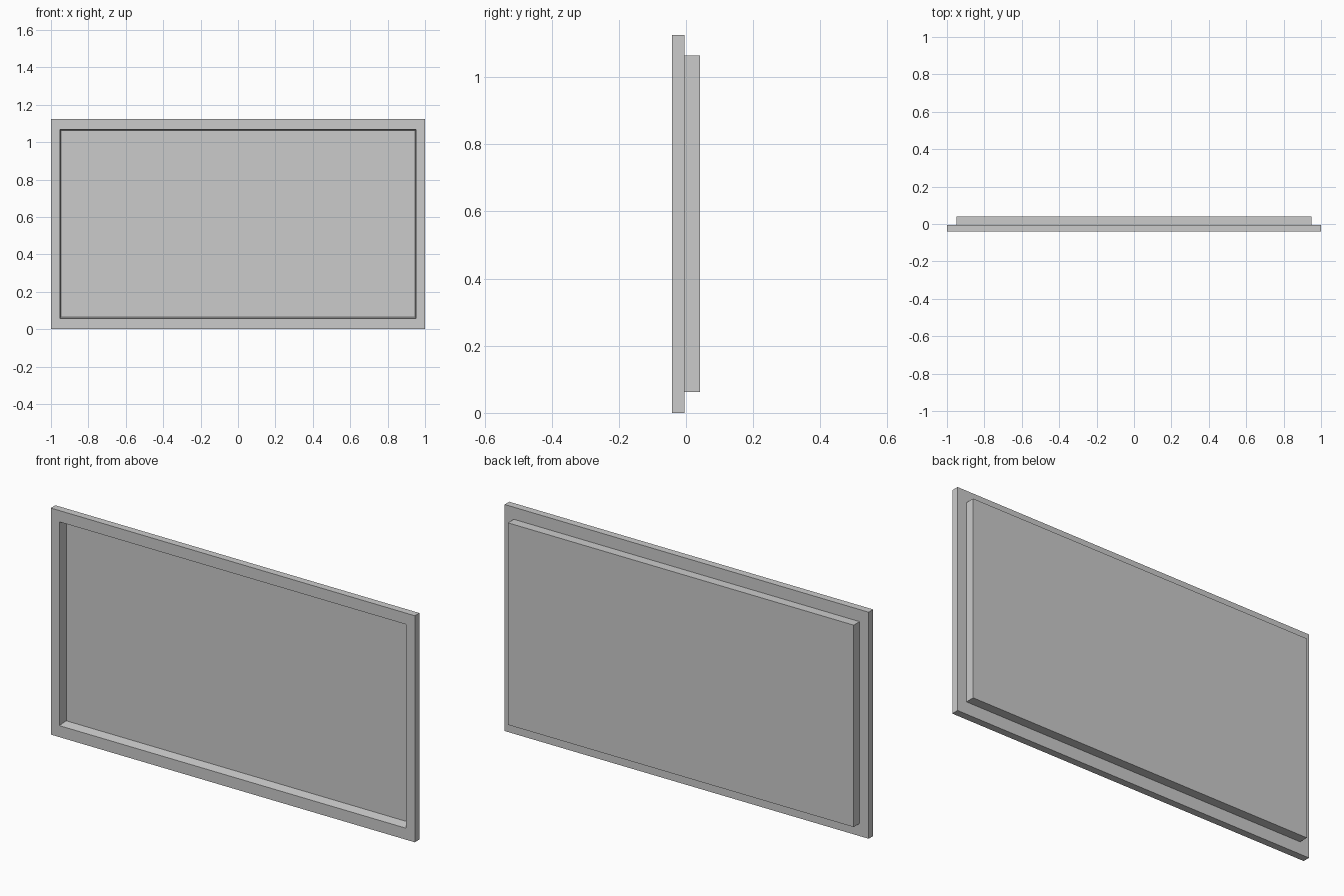
import bpy, bmesh

if "Cube" in bpy.data.objects:
    bpy.data.objects.remove(bpy.data.objects["Cube"])

W, H = 1.0, 1.125            # half width, full height
FRONT, MID, BACK = -0.041, -0.005, 0.041
FLOOR = 0.005                # depth of the recessed panel


def rect(bm, hx, z0, z1, y):
    return [bm.verts.new((x, y, z)) for x, z in
            ((-hx, z0), (hx, z0), (hx, z1), (-hx, z1))]


def bridge(bm, a, b):
    for i in range(4):
        j = (i + 1) % 4
        bm.faces.new((a[i], a[j], b[j], b[i]))


def finish(bm, name):
    bmesh.ops.recalc_face_normals(bm, faces=bm.faces)
    mesh = bpy.data.meshes.new(name)
    bm.to_mesh(mesh)
    bm.free()
    obj = bpy.data.objects.new(name, mesh)
    bpy.context.collection.objects.link(obj)


# Screen body: flange, recessed front panel and raised back housing
bm = bmesh.new()
loops = [rect(bm, *r) for r in (
    (0.953, 0.057, 1.069, FLOOR),
    (0.953, 0.057, 1.069, FRONT),
    (W, 0.0, H, FRONT),
    (W, 0.0, H, MID),
    (0.95, 0.062, 1.065, MID),
    (0.95, 0.062, 1.065, BACK))]
# Nudge the recess inside the housing walls beyond the flange
for v in loops[0]:
    v.co.x *= 0.947 / 0.953
    v.co.z = 0.065 if v.co.z < 0.5 else 1.062
for a, b in zip(loops, loops[1:]):
    bridge(bm, a, b)
bm.faces.new(loops[0])
bm.faces.new(loops[-1])
finish(bm, "framed_panel")
